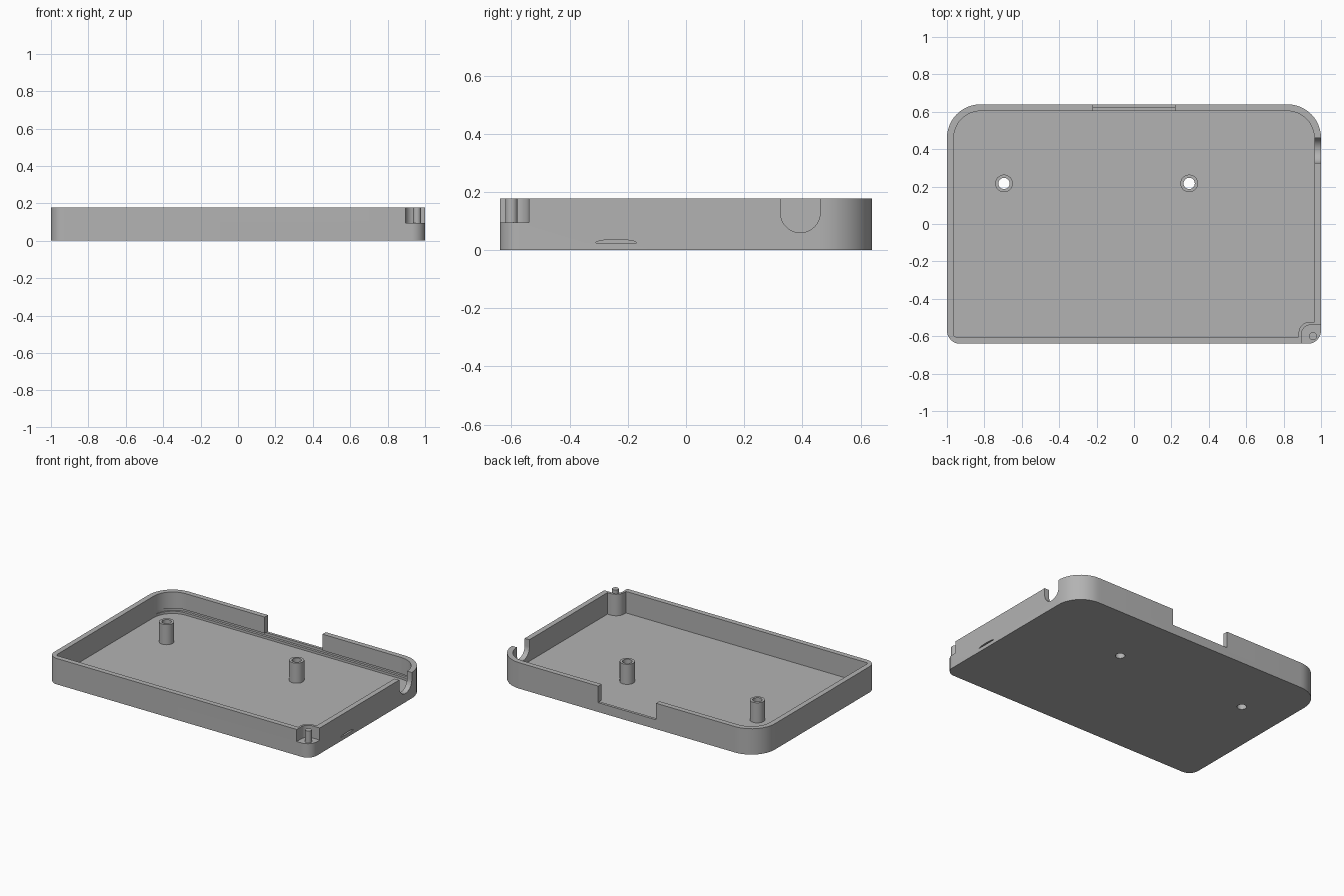
import bpy, bmesh, math
from mathutils import Vector

if "Cube" in bpy.data.objects:
    bpy.data.objects.remove(bpy.data.objects["Cube"], do_unlink=True)

HEIGHT, FLOOR, WALL = 0.178, 0.03, 0.036

grey = bpy.data.materials.new("plain grey")
grey.use_nodes = True
grey.diffuse_color = (0.45, 0.45, 0.45, 1)
grey.node_tree.nodes["Principled BSDF"].inputs["Base Color"].default_value = grey.diffuse_color


def rounded(x0, x1, y0, y1, radii, steps=12):
    """Rectangle outline; radii run counter-clockwise from the corner (x0, y0)."""
    pts = []
    corners = [(x0, y0, 1, 1), (x1, y0, -1, 1), (x1, y1, -1, -1), (x0, y1, 1, -1)]
    for i, ((x, y, sx, sy), r) in enumerate(zip(corners, radii)):
        if r == 0:
            pts.append((x, y))
            continue
        for k in range(steps + 1):
            a = math.pi * (1 + i / 2 + k / steps / 2)
            pts.append((x + sx * r + r * math.cos(a), y + sy * r + r * math.sin(a)))
    return pts


def circle(x, y, r, n=32):
    return [(x + r * math.cos(math.tau * k / n), y + r * math.sin(math.tau * k / n)) for k in range(n)]


def prism(name, outline, lo, hi, along_x=False):
    """Extrude an (x, y) outline up z, or a (y, z) outline along x."""
    bm = bmesh.new()
    place = (lambda a, b: (lo, a, b)) if along_x else (lambda a, b: (a, b, lo))
    face = bm.faces.new([bm.verts.new(place(a, b)) for a, b in outline])
    ext = bmesh.ops.extrude_face_region(bm, geom=[face])
    step = Vector((hi - lo, 0, 0)) if along_x else Vector((0, 0, hi - lo))
    bmesh.ops.translate(bm, verts=[v for v in ext["geom"] if isinstance(v, bmesh.types.BMVert)], vec=step)
    bmesh.ops.recalc_face_normals(bm, faces=bm.faces)
    mesh = bpy.data.meshes.new(name)
    bm.to_mesh(mesh)
    bm.free()
    mesh.materials.append(grey)
    obj = bpy.data.objects.new(name, mesh)
    bpy.context.collection.objects.link(obj)
    return obj


def combine(target, tool, operation="DIFFERENCE"):
    """Apply a boolean and discard the tool."""
    mod = target.modifiers.new("cut", "BOOLEAN")
    mod.operation, mod.solver, mod.object = operation, "EXACT", tool
    bpy.context.view_layer.objects.active = target
    bpy.ops.object.modifier_apply(modifier=mod.name)
    bpy.data.objects.remove(tool, do_unlink=True)


# Outer block: large rear corners, small front corners
tray = prism("case_tray", rounded(-1, 1, -0.64, 0.64, (0.07, 0.07, 0.18, 0.18)), 0, HEIGHT)

# Hollow interior, leaving a post in the front left corner
inner = (-1 + WALL, 1 - WALL, -0.64 + WALL, 0.64 - WALL)
cavity = prism("cavity", rounded(*inner, (0.015, 0.015, 0.145, 0.145)), FLOOR, 0.3)
combine(cavity, prism("post_space", rounded(0.88, 1.1, -0.8, -0.523, (0, 0, 0, 0.06)), -0.1, 0.5))
combine(tray, cavity)

# Board slot under the rear wall
x0, x1, y0, y1 = inner
combine(tray, prism("slot", rounded(x0 + 0.001, x1 - 0.001, 0, y1 + 0.017, (0, 0, 0.145, 0.145)), 0.046, 0.066))

# Wide notch in the rear wall
combine(tray, prism("rear_notch", rounded(-0.22, 0.22, 0.55, 0.75, (0, 0, 0, 0)), 0.064, 0.3))

# Round-bottomed cable notch in the left wall
combine(tray, prism("cable_notch", rounded(0.325, 0.461, 0.06, 0.3, (0.0679, 0.0679, 0, 0)), 0.93, 1.1, True))

# Shallow fingernail recess low on the left wall
nail = [(-0.24 + 0.07 * math.cos(math.pi * k / 16), 0.025 + 0.011 * math.sin(math.pi * k / 16)) for k in range(17)]
combine(tray, prism("nail_recess", nail, 0.98, 1.1, True))

# Open pocket in the corner post
combine(tray, prism("pocket", rounded(0.895, 1.1, -0.8, -0.54, (0, 0, 0, 0.05)), 0.095, 0.3))

# Screw bosses with holes through the floor
for x in (-0.695, 0.295):
    combine(tray, prism("boss", circle(x, 0.217, 0.047), 0.01, 0.168), "UNION")
    combine(tray, prism("drill", circle(x, 0.217, 0.03), -0.1, 0.3))

# Hinge pin standing in the pocket
pin = prism("corner_pin", circle(0.957, -0.6, 0.021, 24), 0.09, HEIGHT)

for obj in (tray, pin):
    bpy.ops.object.select_all(action="DESELECT")
    obj.select_set(True)
    bpy.context.view_layer.objects.active = obj
    bpy.ops.object.shade_smooth_by_angle(angle=math.radians(30))
